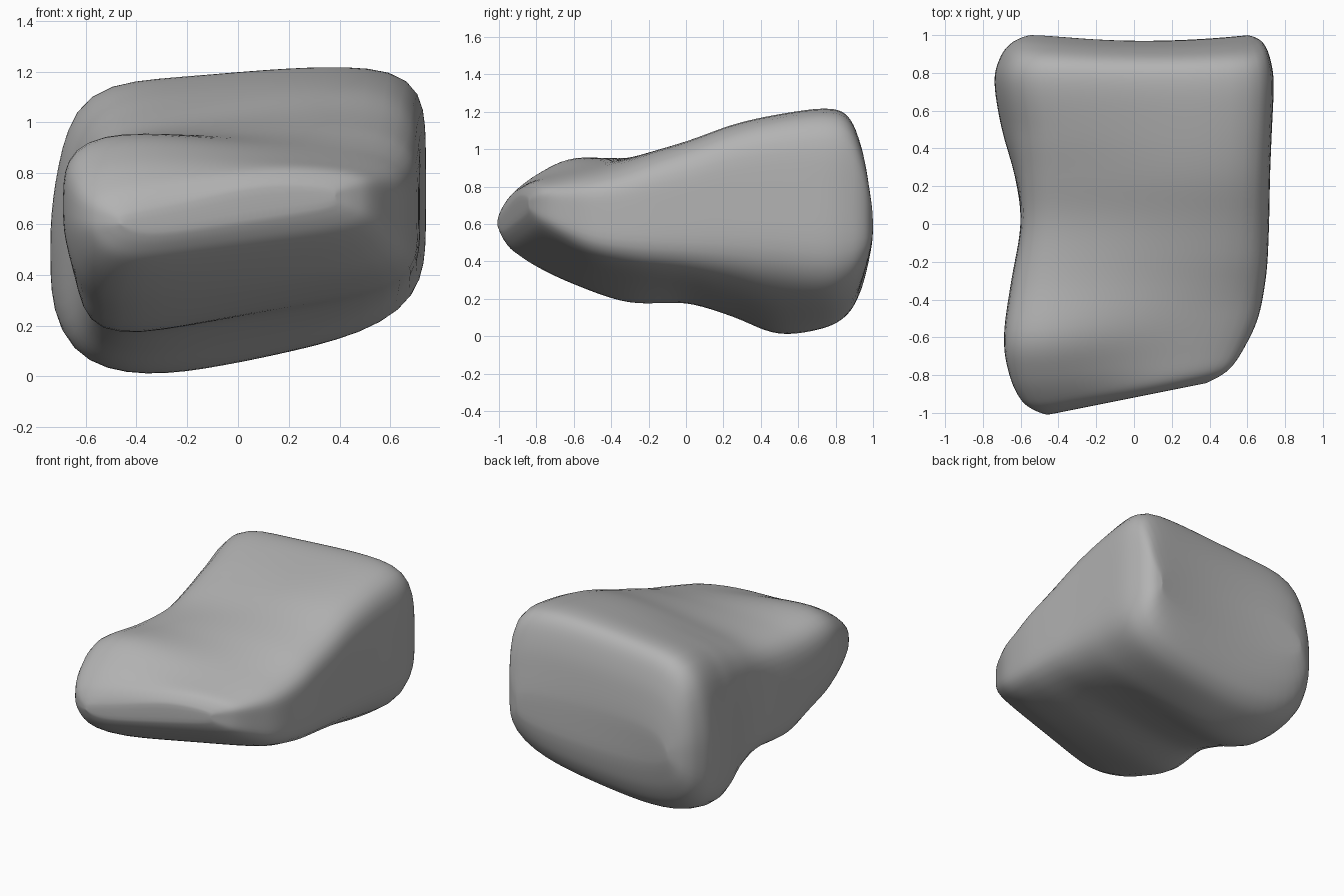
import bpy, bmesh, math
from mathutils import Vector

cube = bpy.data.objects.get("Cube")
if cube:
    bpy.data.objects.remove(cube, do_unlink=True)

SIDES, STEPS = 64, 6

# Cross-sections from front to back:
# y, right x, left x, top z (right, left), bottom z (right, left)
sections = [Vector(s) for s in (
    (-1.01, -.46, .38, .64, .75, .56, .67),
    (-.985, -.53, .45, .70, .79, .50, .63),
    (-.93, -.60, .52, .77, .83, .43, .58),
    (-.80, -.66, .59, .88, .86, .34, .51),
    (-.60, -.69, .66, .98, .90, .24, .43),
    (-.30, -.65, .70, .95, .96, .13, .38),
    (0, -.60, .715, .96, 1.045, .13, .34),
    (.25, -.63, .72, 1.03, 1.135, .05, .30),
    (.50, -.70, .73, 1.11, 1.19, -.06, .25),
    (.75, -.74, .74, 1.16, 1.22, 0, .21),
    (.88, -.71, .72, 1.13, 1.18, .09, .24),
    (.95, -.66, .69, .99, 1.02, .22, .32),
    (.985, -.60, .65, .82, .82, .36, .41),
    (1.0, -.55, .60, .68, .68, .47, .50),
)]


def clamp(v, low=0, high=1):
    return max(low, min(high, v))


def mix(a, b, t):
    return a + (b - a) * t


def blend(i, t):
    """Smooth curve through the cross-sections."""
    last = len(sections) - 1
    a, b, c, d = (sections[clamp(i + k, 0, last)] for k in (-1, 0, 1, 2))
    return (2 * b + (c - a) * t + (2 * a - 5 * b + 4 * c - d) * t ** 2
            + (3 * b - a - 3 * c + d) * t ** 3) / 2


def ring(section):
    """Rounded four-sided outline, skewed at the nose and the right flank."""
    y, x0, x1, top0, top1, low0, low1 = section
    end = clamp(2 * y, -1, 1)
    points = []
    for k in range(SIDES):
        angle = math.tau * k / SIDES
        c, s = math.cos(angle), math.sin(angle)
        n = 6 + 2.5 * s * end - c * s
        r = (abs(c) ** n + abs(s) ** n) ** (-1 / n)
        u, v = c * r, s * r
        f, g = (u + 1) / 2, (v + 1) / 2
        tuck = .11 * max(0, v * end) ** 1.5
        x = mix(x0, x1, f) + tuck * (1 - f)
        e = clamp(1.3 * f)
        top = mix(top0, top1, e * e * (3 - 2 * e))
        low = mix(low0, low1, f) - .035 * (1 - u * u) * max(0, end)
        slant = .2 * max(0, x + .45) * clamp(-(y + .2) / .8)
        hollow = .03 * (1 - u * u) * clamp((y - .6) / .4)
        points.append((x, y + slant - hollow, mix(low, top, g)))
    return points


# Boulder surface
bm = bmesh.new()
outlines = [ring(blend(i, k / STEPS))
            for i in range(len(sections) - 1) for k in range(STEPS)]
outlines.append(ring(sections[-1]))
rings = [[bm.verts.new(p) for p in outline] for outline in outlines]
for a, b in zip(rings, rings[1:]):
    for k in range(SIDES):
        n = (k + 1) % SIDES
        bm.faces.new((a[k], a[n], b[n], b[k]))

# Narrow end caps, bridged from top to bottom
for cap in (rings[0], rings[-1]):
    for k in range(SIDES // 2):
        corners = (cap[k], cap[k + 1], cap[-k - 1], cap[-k])
        bm.faces.new(list(dict.fromkeys(corners)))
bmesh.ops.recalc_face_normals(bm, faces=bm.faces)
mesh = bpy.data.meshes.new("boulder")
bm.to_mesh(mesh)
bm.free()
boulder = bpy.data.objects.new("boulder", mesh)
bpy.context.collection.objects.link(boulder)

# Stone colour
stone = bpy.data.materials.new("stone grey")
stone.use_nodes = True
colour = (.45, .45, .45, 1)
stone.diffuse_color = colour
stone.node_tree.nodes["Principled BSDF"].inputs["Base Color"].default_value = colour
mesh.materials.append(stone)

# Soften the worn corners
soften = boulder.modifiers.new("soften", 'SMOOTH')
soften.factor, soften.iterations = .5, 8
for face in mesh.polygons:
    face.use_smooth = True
